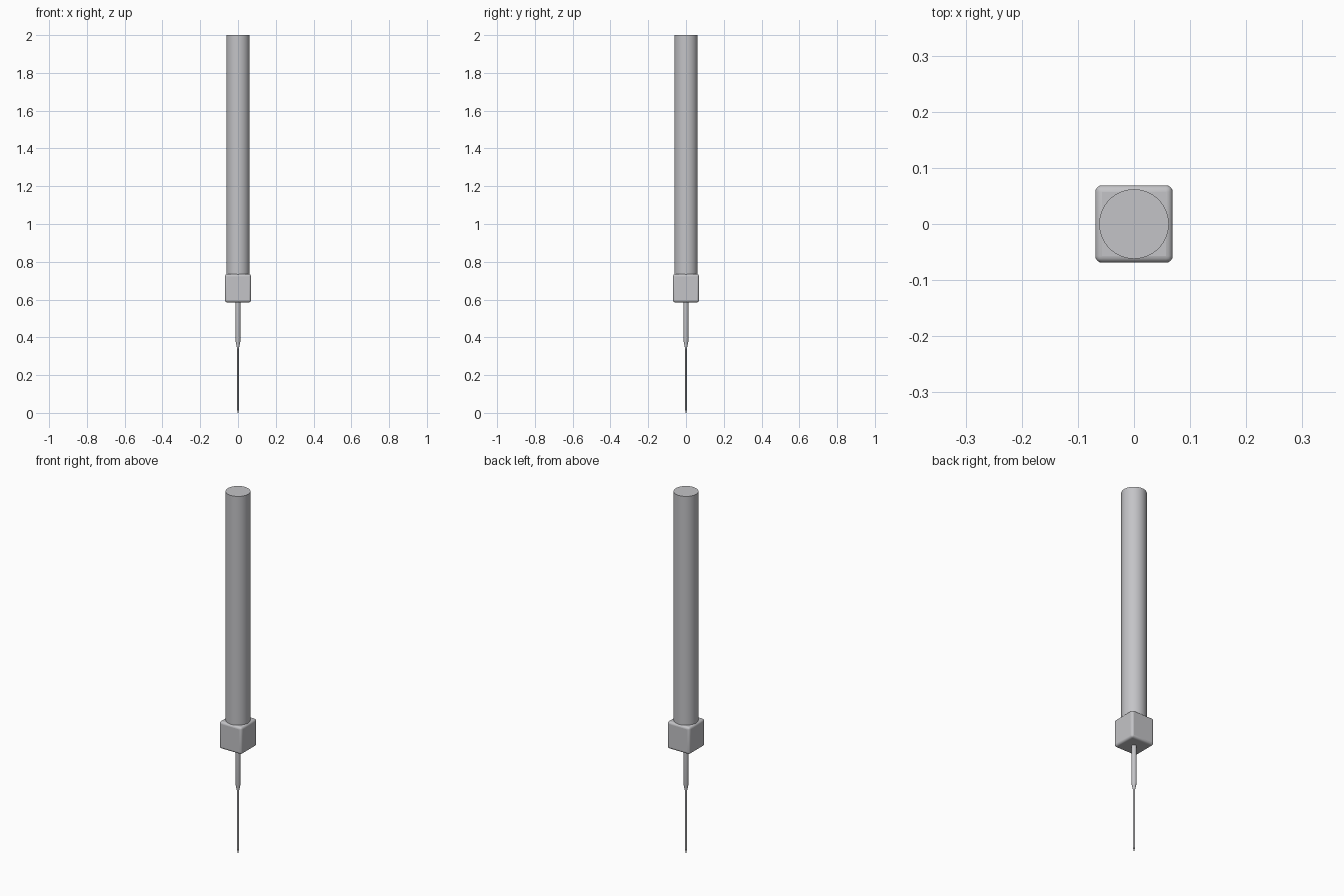
import bpy
import bmesh
import math

cube = bpy.data.objects.get("Cube")
if cube:
    bpy.data.objects.remove(cube, do_unlink=True)

# Satin metal used for every part
metal = bpy.data.materials.new("satin_grey_metal")
metal.use_nodes = True
color = (0.55, 0.55, 0.57, 1)
metal.diffuse_color = color
metal.node_tree.nodes["Principled BSDF"].inputs["Base Color"].default_value = color


def add_object(name, bm):
    bmesh.ops.recalc_face_normals(bm, faces=bm.faces)
    mesh = bpy.data.meshes.new(name)
    bm.to_mesh(mesh)
    bm.free()
    mesh.materials.append(metal)
    obj = bpy.data.objects.new(name, mesh)
    bpy.context.collection.objects.link(obj)
    return obj


def smooth(obj):
    bpy.ops.object.select_all(action="DESELECT")
    obj.select_set(True)
    bpy.context.view_layer.objects.active = obj
    bpy.ops.object.shade_smooth_by_angle(angle=math.radians(35))


def turned(name, profile, sides):
    """Closed round part from (radius, height) pairs, bottom to top."""
    bm = bmesh.new()
    angles = [math.tau * i / sides for i in range(sides)]
    rings = [[bm.verts.new((r * math.cos(a), r * math.sin(a), z)) for a in angles]
             for r, z in profile]
    for low, high in zip(rings, rings[1:]):
        for i in range(sides):
            j = (i + 1) % sides
            bm.faces.new((low[i], low[j], high[j], high[i]))
    bm.faces.new(rings[0])
    bm.faces.new(rings[-1])
    obj = add_object(name, bm)
    smooth(obj)
    return obj


# Long round handle
turned("handle", [(0.062, 0.72), (0.062, 2.0)], 64)

# Stepped shaft narrowing into a thin needle with a pointed end
turned("shaft_and_needle",
       [(0.002, 0), (0.005, 0.02), (0.005, 0.34), (0.013, 0.38), (0.013, 0.6)], 32)

# Square collar with rounded edges
bm = bmesh.new()
bmesh.ops.create_cube(bm, size=1)
for v in bm.verts:
    v.co.x *= 0.138
    v.co.y *= 0.138
    v.co.z = v.co.z * 0.15 + 0.66
collar = add_object("collar", bm)
bevel = collar.modifiers.new("rounded_edges", "BEVEL")
bevel.width = 0.012
bevel.segments = 4
smooth(collar)
